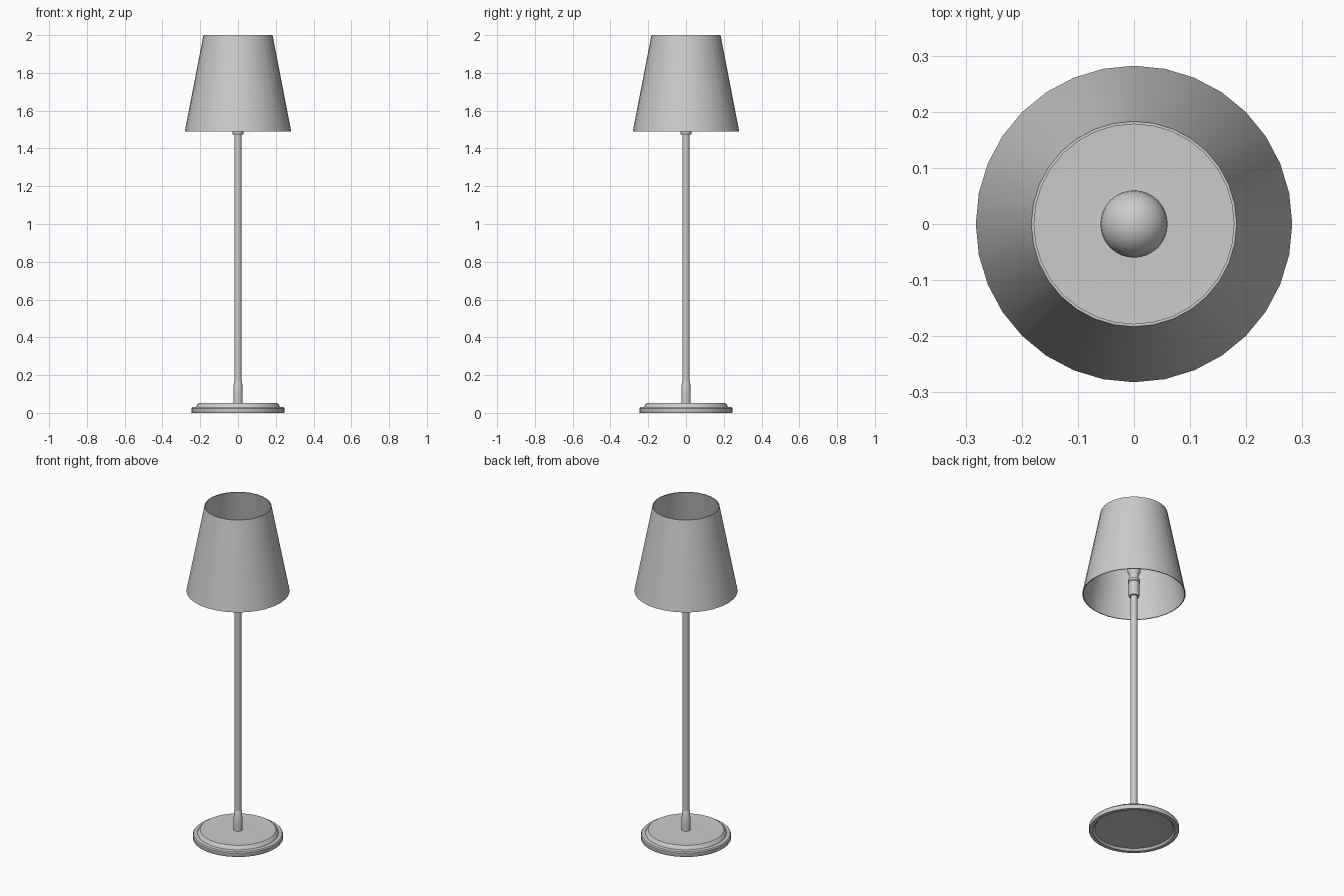
import bpy
import bmesh
import math

if "Cube" in bpy.data.objects:
    bpy.data.objects.remove(bpy.data.objects["Cube"])


def lathe(name, profile, sides=32, closed=False):
    """Revolve (radius, z) points about the z axis."""
    bm = bmesh.new()
    rings = []
    for r, z in profile:
        if r == 0:
            rings.append([bm.verts.new((0, 0, z))] * sides)
        else:
            rings.append([bm.verts.new((r * math.cos(2 * math.pi * i / sides),
                                        r * math.sin(2 * math.pi * i / sides), z))
                          for i in range(sides)])
    pairs = list(zip(rings, rings[1:]))
    if closed:
        pairs.append((rings[-1], rings[0]))
    for a, b in pairs:
        for i in range(sides):
            j = (i + 1) % sides
            corners = list(dict.fromkeys((a[i], a[j], b[j], b[i])))
            bm.faces.new(corners)
    bmesh.ops.recalc_face_normals(bm, faces=bm.faces[:])
    mesh = bpy.data.meshes.new(name)
    bm.to_mesh(mesh)
    bm.free()
    obj = bpy.data.objects.new(name, mesh)
    bpy.context.collection.objects.link(obj)
    bpy.ops.object.select_all(action='DESELECT')
    obj.select_set(True)
    bpy.context.view_layer.objects.active = obj
    bpy.ops.object.shade_smooth_by_angle(angle=math.radians(35))
    return obj


# Stepped round base, with a shallow groove on top and a recessed underside
lathe("base", [(0, 0.012), (0.1, 0.016), (0.215, 0.012), (0.225, 0), (0.245, 0),
               (0.247, 0.004), (0.247, 0.024), (0.242, 0.03), (0.222, 0.032),
               (0.216, 0.044), (0.207, 0.052), (0.195, 0.052),
               (0.1, 0.046), (0.03, 0.052), (0, 0.052)])

# Sleeve where the pole meets the base
lathe("pole_sleeve", [(0, 0.04), (0.025, 0.04), (0.025, 0.09), (0.022, 0.165),
                      (0.019, 0.17), (0, 0.17)], 24)

# Pole
lathe("pole", [(0, 0.05), (0.019, 0.05), (0.019, 1.49), (0, 1.49)], 24)

# Bulb socket with collar and flared cup
lathe("socket", [(0, 1.475), (0.028, 1.475), (0.03, 1.48), (0.03, 1.56),
                 (0.034, 1.565), (0.034, 1.58), (0.026, 1.585), (0.026, 1.61),
                 (0.036, 1.63), (0.036, 1.645), (0, 1.645)], 24)

# Bulb: neck blending into a sphere
R, CZ = 0.06, 1.74
globe = [(R * math.cos(math.radians(a)), CZ + R * math.sin(math.radians(a)))
         for a in range(-45, 90, 15)]
lathe("bulb", [(0, 1.64), (0.027, 1.64), (0.029, 1.67)] + globe + [(0, CZ + R)], 32)

# Thin tapered shade, open at both ends
lathe("shade", [(0.282, 1.49), (0.183, 2.0), (0.178, 2.0), (0.277, 1.49)], 32, closed=True)
